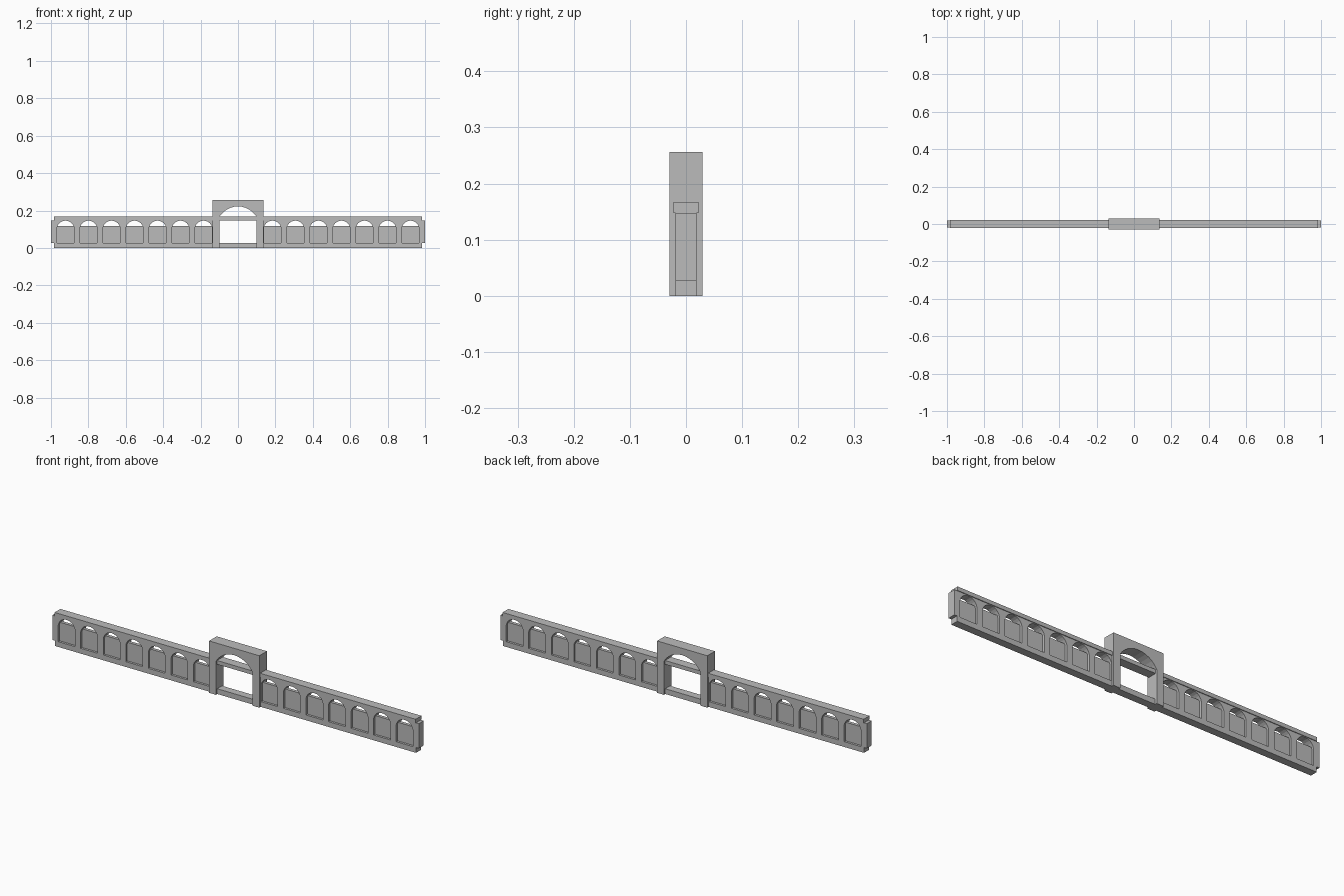
import bpy, bmesh, math

if "Cube" in bpy.data.objects:
    bpy.data.objects.remove(bpy.data.objects["Cube"], do_unlink=True)

stone = bpy.data.materials.new("grey stone")
stone.use_nodes = True
GREY = (0.5, 0.5, 0.5, 1)
stone.diffuse_color = GREY
stone.node_tree.nodes["Principled BSDF"].inputs["Base Color"].default_value = GREY


def extrude(name, outline, half_depth):
    """Solid made from an x-z outline, centred on y = 0."""
    bm = bmesh.new()
    face = bm.faces.new([bm.verts.new((x, -half_depth, z)) for x, z in outline])
    new = bmesh.ops.extrude_face_region(bm, geom=[face])["geom"]
    for v in new:
        if isinstance(v, bmesh.types.BMVert):
            v.co.y = half_depth
    bmesh.ops.recalc_face_normals(bm, faces=bm.faces)
    mesh = bpy.data.meshes.new(name)
    bm.to_mesh(mesh)
    bm.free()
    mesh.materials.append(stone)
    obj = bpy.data.objects.new(name, mesh)
    bpy.context.collection.objects.link(obj)
    return obj


def block(name, x0, x1, z0, z1, half_depth):
    return extrude(name, [(x0, z0), (x1, z0), (x1, z1), (x0, z1)], half_depth)


def arch(cx, half_width, spring, rise, steps=10):
    """Arch curve points running from left to right."""
    r = (half_width ** 2 + rise ** 2) / (2 * rise)
    a = math.asin(min(1, half_width / r))
    pts = []
    for i in range(steps + 1):
        t = -a + 2 * a * i / steps
        pts.append((cx + r * math.sin(t), spring + rise - r + r * math.cos(t)))
    return pts


BASE, SPRING, BEAM, TOP = 0.026, 0.108, 0.148, 0.167
BAY, HALF, BAYS = 0.123, 0.046, 7

# Long plinth and coping beam
block("plinth", -0.985, 0.985, 0, BASE, 0.019)
block("coping_beam", -0.985, 0.985, BEAM, TOP, 0.0225)

# Arcaded wings with recessed infill panels
for side, label in ((-1, "right"), (1, "left")):
    centres = sorted(side * (0.184 + BAY * i) for i in range(BAYS))
    ends = sorted((side * 0.12, side * 1.0))
    outline = [(ends[0], BASE)]
    for cx in centres:
        outline += [(cx - HALF, BASE)] + arch(cx, HALF, SPRING, 0.038) + [(cx + HALF, BASE)]
    outline += [(ends[1], BASE), (ends[1], BEAM), (ends[0], BEAM)]
    extrude(label + "_arcade", outline, 0.019)
    for i, cx in enumerate(centres):
        block(f"{label}_panel_{i + 1}", cx - HALF, cx + HALF, BASE, 0.118, 0.008)

# Central gate with a shallow arched head
gate = [(-0.137, 0), (-0.1, 0)] + arch(0, 0.1, 0.165, 0.057, 12)
gate += [(0.1, 0), (0.137, 0), (0.137, 0.228), (-0.137, 0.228)]
extrude("gate_arch", gate, 0.0295)
block("gate_cap", -0.137, 0.137, 0.228, 0.256, 0.0295)
